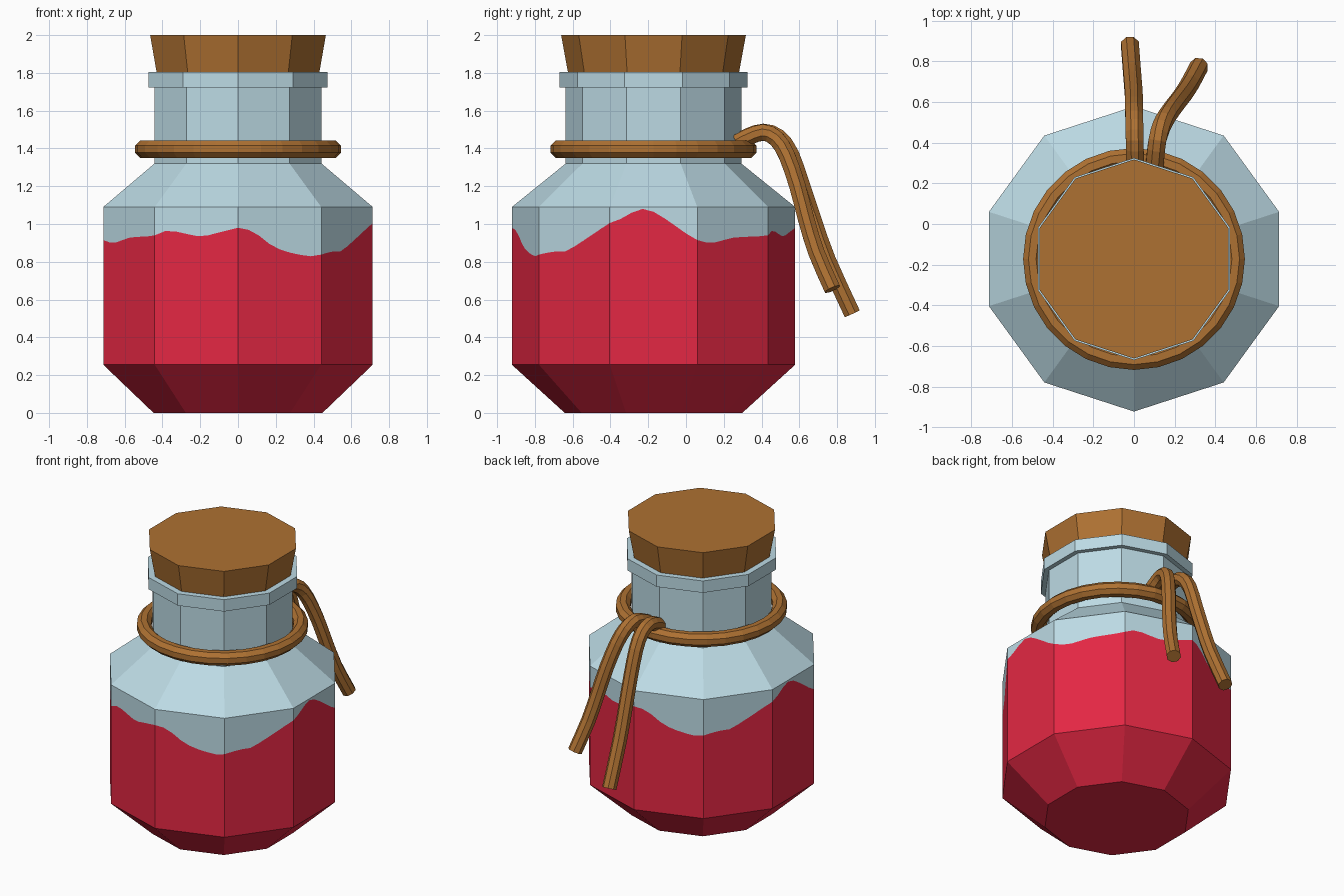
import bpy, bmesh, math
from mathutils import Vector

if "Cube" in bpy.data.objects:
    bpy.data.objects.remove(bpy.data.objects["Cube"])

CY = -0.172      # bottle axis sits a little forward of the origin
SIDES = 10
SUB = 8          # columns per side, used for the wavy liquid line


def material(name, r, g, b):
    m = bpy.data.materials.new(name)
    lin = [((c / 255 + 0.055) / 1.055) ** 2.4 for c in (r, g, b)]
    m.diffuse_color = (*lin, 1)
    m.use_nodes = True
    m.node_tree.nodes["Principled BSDF"].inputs["Base Color"].default_value = m.diffuse_color
    return m


glass = material("pale blue glass", 188, 218, 228)
red = material("red liquid", 227, 39, 67)
cork_mat = material("cork brown", 174, 113, 50)


def finish(bm, name, mats):
    bmesh.ops.remove_doubles(bm, verts=bm.verts, dist=1e-5)
    bmesh.ops.recalc_face_normals(bm, faces=bm.faces)
    me = bpy.data.meshes.new(name)
    bm.to_mesh(me)
    bm.free()
    for m in mats:
        me.materials.append(m)
    ob = bpy.data.objects.new(name, me)
    bpy.context.collection.objects.link(ob)
    return ob


def smooth(keys, t):
    """Cubic interpolation through rows of (t, values...)."""
    n = len(keys)
    i = max(k for k in range(n - 1) if keys[k][0] <= t or k == 0)

    def slope(j, c):
        a, b = keys[max(j - 1, 0)], keys[min(j + 1, n - 1)]
        return (b[c] - a[c]) / (b[0] - a[0])
    a, b = keys[i], keys[i + 1]
    h = b[0] - a[0]
    u = (t - a[0]) / h
    return [(2*u**3 - 3*u*u + 1) * a[c] + (u**3 - 2*u*u + u) * h * slope(i, c)
            + (3*u*u - 2*u**3) * b[c] + (u**3 - u*u) * h * slope(i + 1, c)
            for c in range(1, len(a))]


def rim_point(r, t, z):
    """Point on a ten-sided ring; t counts sides from the front corner."""
    k = math.floor(t)
    p, q = [Vector((r * math.sin(math.tau * j / SIDES),
                    CY - r * math.cos(math.tau * j / SIDES), z)) for j in (k, k + 1)]
    return p.lerp(q, t - k)


def loft(bm, rings, cap_bottom=True, cap_top=True):
    """Join rings of points; returns the side faces of each band."""
    vs = [[bm.verts.new(p) for p in ring] for ring in rings]
    n = len(rings[0])
    bands = [[bm.faces.new((a[i], a[(i + 1) % n], b[(i + 1) % n], b[i]))
              for i in range(n)] for a, b in zip(vs, vs[1:])]
    caps = []
    if cap_bottom:
        caps.append(bm.faces.new(vs[0][::-1]))
    if cap_top:
        bm.faces.new(vs[-1])
    return bands, caps


# Bottle with liquid below a wavy line that repeats every half turn
wave = [(0, .98), (.18, .96), (.45, .875), (.84, .83), (1, .838), (1.22, .855),
        (1.37, .855), (1.6, .905), (2, 1.005), (2.14, 1.03), (2.34, 1.078),
        (2.5, 1.065), (2.75, .99), (3, .915), (3.23, .902), (3.5, .927),
        (4, .94), (4.16, .965), (4.55, .935), (4.77, .955), (5, .98)]
ts = [i / SUB for i in range(SIDES * SUB)]
ring = lambda r, z: [rim_point(r, t, z) for t in ts]
liquid_line = [rim_point(.75, t, smooth(wave, t % 5)[0]) for t in ts]
bm = bmesh.new()
bands, caps = loft(bm, [ring(.47, 0), ring(.75, .255), liquid_line, ring(.75, 1.09),
                        ring(.465, 1.32), ring(.465, 1.722), ring(.497, 1.722),
                        ring(.497, 1.805), ring(.44, 1.805)], cap_top=False)
for f in bands[0] + bands[1] + caps:
    f.material_index = 1
finish(bm, "bottle", [glass, red])

# Tapered cork plugged into the neck
bm = bmesh.new()
loft(bm, [[rim_point(r, k, z) for k in range(SIDES)]
          for r, z in ((.425, 1.65), (.489, 2.0))])
finish(bm, "cork", [cork_mat])


def rope(name, path, ref, closed=False, r=.049):
    """Eight-sided tube along a path."""
    bm = bmesh.new()
    rings = []
    n = len(path)
    for i, p in enumerate(path):
        nxt = path[(i + 1) % n] if closed else path[min(i + 1, n - 1)]
        prv = path[i - 1] if closed else path[max(i - 1, 0)]
        tan = (nxt - prv).normalized()
        side = (ref - tan * ref.dot(tan)).normalized()
        up = tan.cross(side)
        rings.append([p + r * (math.cos(a) * side + math.sin(a) * up)
                      for a in (math.tau * (j + .5) / 8 for j in range(8))])
    if closed:
        rings.append(rings[0])
    loft(bm, rings, not closed, not closed)
    return finish(bm, name, [cork_mat])


# Rope loop around the neck
rope("rope_loop", [Vector((.5 * math.sin(a), CY - .5 * math.cos(a), 1.396))
                   for a in (math.tau * i / 28 for i in range(28))],
     Vector((0, 0, 1)), closed=True)

# Two loose rope ends hanging at the back
long_end = [(.005, .27, 1.43), (.005, .33, 1.465), (.003, .41, 1.488), (.002, .49, 1.46),
            (0, .555, 1.37), (0, .615, 1.2), (-.004, .675, 1.02),
            (-.01, .75, .81), (-.02, .88, .525)]
short_end = [(.10, .27, 1.43), (.105, .33, 1.46), (.115, .41, 1.485), (.135, .48, 1.45),
             (.165, .535, 1.36), (.205, .59, 1.2), (.24, .635, 1.03),
             (.275, .69, .85), (.32, .775, .655)]
for name, pts in (("rope_end_long", long_end), ("rope_end_short", short_end)):
    keys = [(i, *p) for i, p in enumerate(pts)]
    rope(name, [Vector(smooth(keys, i / 2)) for i in range(2 * len(pts) - 1)],
         Vector((1, 0, 0)), r=.047)
